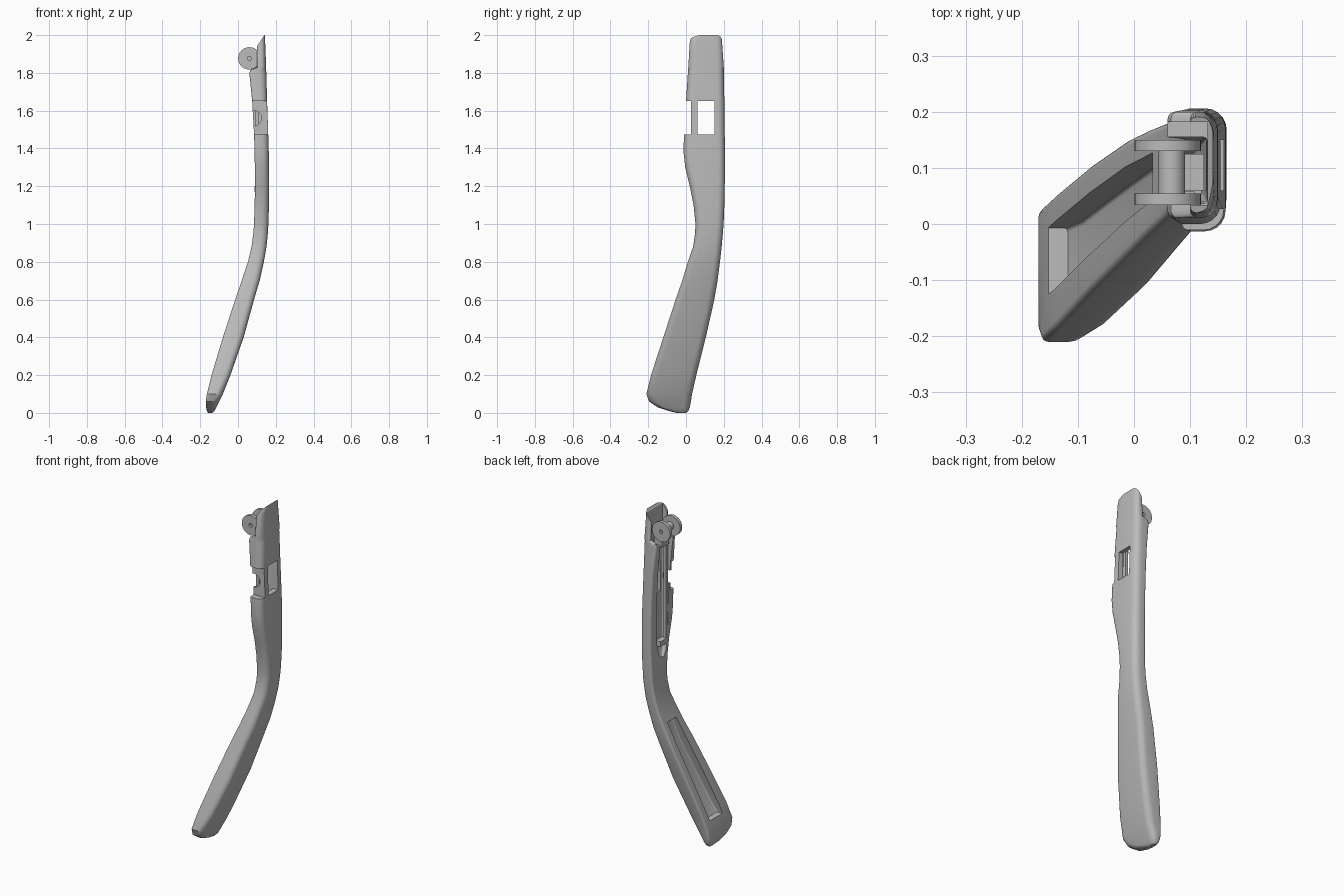
import bpy, bmesh, math
from mathutils import Matrix, Vector

cube = bpy.data.objects.get("Cube")
if cube:
    bpy.data.objects.remove(cube, do_unlink=True)

grey = bpy.data.materials.new("satin grey")
grey.use_nodes = True
colour = (0.5, 0.5, 0.5, 1)
grey.diffuse_color = colour
grey.node_tree.nodes["Principled BSDF"].inputs["Base Color"].default_value = colour


def add_object(name, bm):
    """Turn a bmesh into a named grey object."""
    bmesh.ops.recalc_face_normals(bm, faces=bm.faces)
    mesh = bpy.data.meshes.new(name)
    bm.to_mesh(mesh)
    bm.free()
    mesh.materials.append(grey)
    obj = bpy.data.objects.new(name, mesh)
    bpy.context.collection.objects.link(obj)
    return obj


def rounded_section(x0, x1, y0, y1, inner, outer, steps=5):
    """Rounded rectangle with separate radii on the inner and outer sides."""
    points = []
    corners = ((x1, y1, -1, -1, outer), (x0, y1, 1, -1, inner),
               (x0, y0, 1, 1, inner), (x1, y0, -1, 1, outer))
    for quarter, (x, y, sx, sy, radius) in enumerate(corners):
        rx = min(radius, (x1 - x0) * 0.48)
        ry = min(radius, (y1 - y0) * 0.48)
        for i in range(steps + 1):
            a = (quarter + i / steps) * math.pi / 2
            points.append((x + sx * rx + rx * math.cos(a),
                           y + sy * ry + ry * math.sin(a)))
    return points


def loft(name, rows, inner, outer):
    """Skin sections given as (z, x0, x1, y0, y1)."""
    bm = bmesh.new()
    rings = [[bm.verts.new((x, y, z)) for x, y in
              rounded_section(x0, x1, y0, y1, inner, outer)]
             for z, x0, x1, y0, y1 in rows]
    for low, high in zip(rings, rings[1:]):
        for i in range(len(low)):
            j = (i + 1) % len(low)
            bm.faces.new((low[i], low[j], high[j], high[i]))
    bm.faces.new(rings[0])
    bm.faces.new(rings[-1])
    return add_object(name, bm)


def box(name, x, y, z):
    bm = bmesh.new()
    bmesh.ops.create_cube(bm, size=1)
    for v in bm.verts:
        v.co = Vector(sum(r) / 2 + c * (r[1] - r[0]) for r, c in zip((x, y, z), v.co))
    return add_object(name, bm)


def cylinder(name, x, z, radius, y, axis="Y"):
    """Cylinder along y between the two y values."""
    bm = bmesh.new()
    bmesh.ops.create_cone(bm, cap_ends=True, segments=40, radius1=radius,
                          radius2=radius, depth=y[1] - y[0])
    bm.transform(Matrix.Translation((x, sum(y) / 2, z)) @ Matrix.Rotation(math.pi / 2, 4, "X"))
    return add_object(name, bm)


def prism(name, outline, y):
    """Extrude an x-z outline along y."""
    bm = bmesh.new()
    face = bm.faces.new([bm.verts.new((px, y[0], pz)) for px, pz in outline])
    new = bmesh.ops.extrude_face_region(bm, geom=[face])["geom"]
    bmesh.ops.translate(bm, vec=(0, y[1] - y[0], 0),
                        verts=[v for v in new if isinstance(v, bmesh.types.BMVert)])
    return add_object(name, bm)


def cut(target, cutters):
    """Subtract the cutters for good and remove them."""
    for cutter in cutters:
        mod = target.modifiers.new("cut", "BOOLEAN")
        mod.object, mod.operation, mod.solver = cutter, "DIFFERENCE", "EXACT"
        graph = bpy.context.evaluated_depsgraph_get()
        mesh = bpy.data.meshes.new_from_object(target.evaluated_get(graph))
        target.modifiers.clear()
        target.data = mesh
        bpy.data.objects.remove(cutter, do_unlink=True)


def smooth(obj):
    bpy.ops.object.select_all(action="DESELECT")
    obj.select_set(True)
    bpy.context.view_layer.objects.active = obj
    bpy.ops.object.shade_smooth_by_angle(angle=math.radians(32))


# Curved arm, from the rounded tip up to the hinge end
arm_rows = [
    (0, -.158, -.135, -.05, 0), (.01, -.165, -.125, -.09, .012),
    (.03, -.169, -.115, -.15, .02), (.06, -.17, -.1, -.195, .026),
    (.1, -.165, -.08, -.21, .032), (.2, -.14, -.04, -.185, .055),
    (.4, -.08, .03, -.12, .105), (.6, -.015, .085, -.055, .15),
    (.7, .02, .115, -.02, .167), (.8, .053, .137, .01, .18),
    (.88, .072, .151, .038, .189), (.95, .081, .158, .048, .195),
    (1, .085, .161, .05, .199), (1.1, .088, .164, .04, .203),
    (1.2, .09, .165, .02, .205), (1.3, .089, .164, -.004, .206),
    (1.38, .088, .163, -.013, .206), (1.475, .085, .16, -.011, .205),
    (1.65, .075, .154, 0, .203), (1.8, .06, .15, .01, .2),
    (1.815, .066, .149, .011, .2), (1.83, .1, .149, .012, .2),
    (1.96, .1, .144, .02, .191), (1.985, .1, .143, .026, .19),
    (2, .1, .142, .05, .188)]
arm = loft("temple_arm", arm_rows, .013, .036)

# Recess along the inside of the lower arm
pocket = [(z, x0 - .06, x0 + d, y0 + a, y1 - b) for z, x0, d, y0, y1, a, b in (
    (.15, -.153, .035, -.2, .043, .075, .05),
    (.2, -.14, .05, -.185, .055, .07, .05),
    (.4, -.08, .055, -.12, .105, .065, .05),
    (.6, -.015, .055, -.055, .15, .06, .048),
    (.74, .033, .035, -.006, .172, .05, .045))]
slot = [(z, 0, x1, y0, y1) for z, x1, y0, y1 in (
    (1.1, .1, .085, .105), (1.13, .11, .065, .13), (1.18, .118, .052, .142),
    (1.25, .125, .045, .15), (1.83, .13, .036, .155))]

cut(arm, [
    loft("pocket_cutter", pocket, .008, .008),
    loft("slot_cutter", slot, .006, .006),
    box("hinge_bay_cutter", (0, .131), (.034, .182), (1.8, 2.1)),
    box("window_cutter", (0, .3), (.06, .15), (1.475, 1.65)),
    box("front_notch_cutter", (0, .3), (-.1, .027), (1.475, 1.65)),
    cylinder("notch_scoop_cutter", .085, 1.56, .04, (.02, .05)),
    prism("slant_cutter", ((0, 1.79), (.2, 2.09), (0, 2.2)), (-.1, .3))])
smooth(arm)

# Spring rail lying in the slot
rail = box("spring_rail", (.09, .108), (.042, .058), (1.19, 1.84))
foot = box("rail_foot", (.088, .12), (.052, .115), (1.17, 1.2))

# Hinge: two pierced discs joined by a barrel and a lug
hinge_x, hinge_z = .06, 1.877
for side, span in (("front", (.034, .054)), ("back", (.13, .15))):
    disc = cylinder(side + "_hinge_disc", hinge_x, hinge_z, .059, span)
    cut(disc, [cylinder("pin_hole_cutter", hinge_x, hinge_z, .011, (0, .3))])
    smooth(disc)
barrel = cylinder("hinge_barrel", hinge_x + .007, hinge_z, .024, (.05, .135))
smooth(barrel)
lug = box("hinge_lug", (.07, .125), (.06, .125), (1.77, 1.87))
